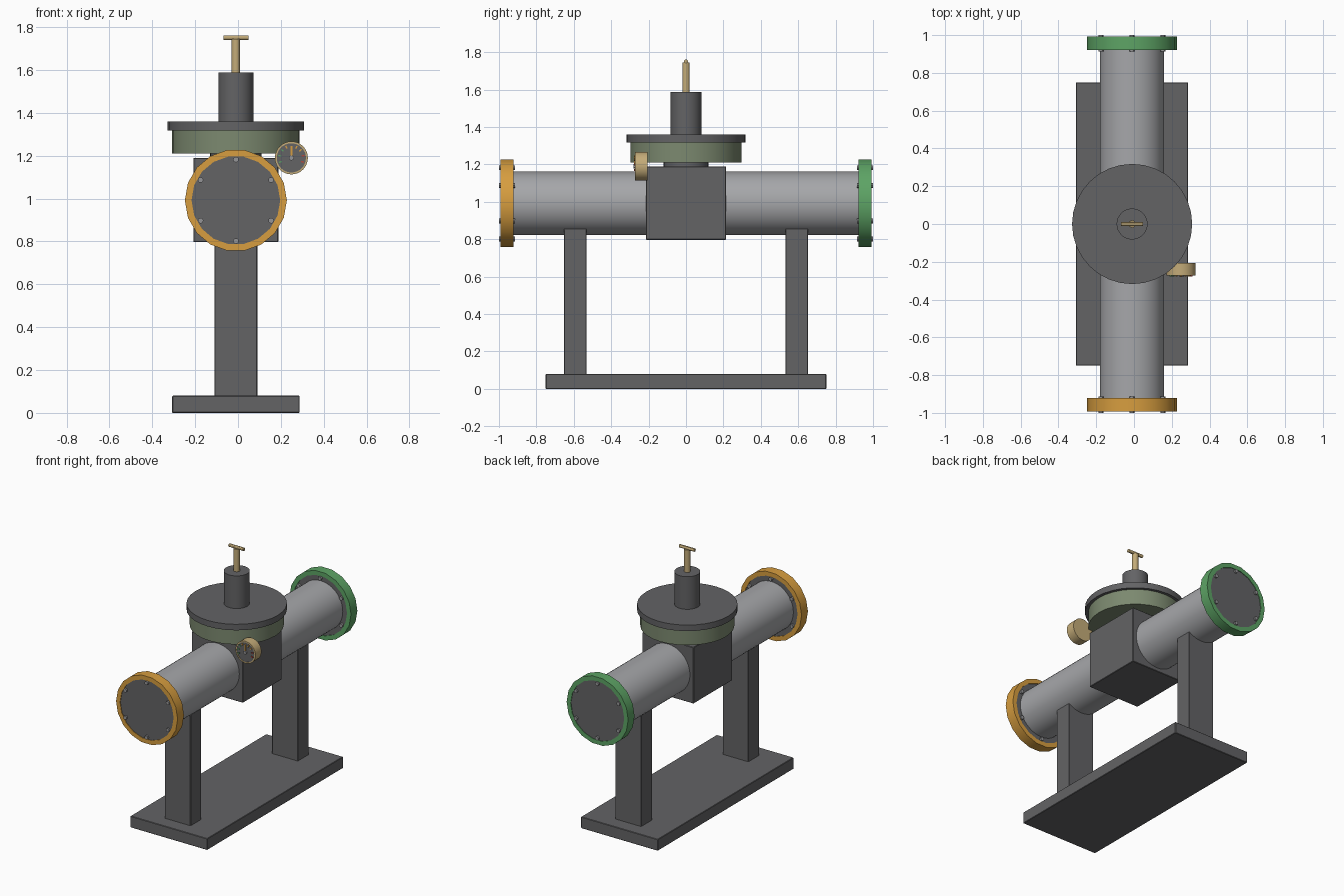
import bpy, bmesh
from math import radians, pi, cos, sin
from mathutils import Matrix, Vector

if "Cube" in bpy.data.objects:
    bpy.data.objects.remove(bpy.data.objects["Cube"], do_unlink=True)

CX = -0.01       # middle of the stand
AXIS_Z = 0.992   # height of the pipe centre line


def colour(name, r, g, b):
    m = bpy.data.materials.new(name)
    m.use_nodes = True
    m.diffuse_color = (r, g, b, 1)
    m.node_tree.nodes["Principled BSDF"].inputs["Base Color"].default_value = (r, g, b, 1)
    return m


dark = colour("dark_grey", 0.125, 0.125, 0.13)
steel = colour("pipe_steel", 0.38, 0.385, 0.4)
bolt_grey = colour("bolt_grey", 0.3, 0.3, 0.31)
olive = colour("olive", 0.2, 0.25, 0.16)
orange = colour("orange", 0.68, 0.34, 0.05)
green = colour("green", 0.11, 0.37, 0.13)
brass = colour("brass", 0.55, 0.41, 0.19)
red = colour("red", 0.5, 0.06, 0.04)

TURN = {"z": (0, 0, 0), "y": (radians(-90), 0, 0), "x": (0, radians(90), 0)}


def add(name, bm, mat, loc=(0, 0, 0), rot=(0, 0, 0)):
    me = bpy.data.meshes.new(name)
    bm.to_mesh(me)
    bm.free()
    me.materials.append(mat)
    ob = bpy.data.objects.new(name, me)
    bpy.context.collection.objects.link(ob)
    ob.location, ob.rotation_euler = loc, rot
    return ob


def box(name, lo, hi, mat, bevel=0.003):
    lo, hi = Vector(lo), Vector(hi)
    bm = bmesh.new()
    bmesh.ops.create_cube(bm, size=1, matrix=Matrix.Diagonal((*(hi - lo), 1)))
    ob = add(name, bm, mat, (lo + hi) / 2)
    ob.modifiers.new("soft_edge", "BEVEL").width = bevel
    return ob


def turned(name, profile, mat, loc, axis="z", sides=32):
    """Spin a (radius, height) profile about its axis."""
    bm = bmesh.new()
    vs = [bm.verts.new((r, 0, h)) for r, h in profile]
    es = [bm.edges.new(p) for p in zip(vs, vs[1:])]
    bmesh.ops.spin(bm, geom=vs + es, axis=(0, 0, 1), cent=(0, 0, 0),
                   angle=2 * pi, steps=sides)
    bmesh.ops.remove_doubles(bm, verts=bm.verts, dist=1e-5)
    bmesh.ops.recalc_face_normals(bm, faces=bm.faces)
    ob = add(name, bm, mat, loc, TURN[axis])
    bpy.ops.object.select_all(action="DESELECT")
    ob.select_set(True)
    bpy.context.view_layer.objects.active = ob
    bpy.ops.object.shade_smooth_by_angle(angle=radians(30))
    return ob


def rod(name, r, a, b, mat, loc, axis="z", sides=32):
    return turned(name, [(0, a), (r, a), (r, b), (0, b)], mat, loc, axis, sides)


# Stand
box("base_plate", (CX - 0.297, -0.75, 0), (CX + 0.297, 0.75, 0.08), dark)
for label, y in (("front", -0.592), ("back", 0.592)):
    box(label + "_leg", (CX - 0.1, y - 0.06, 0.07), (CX + 0.1, y + 0.06, 0.858), dark)

# Pipe and valve body
centre = (CX, 0, AXIS_Z)
rod("pipe", 0.17, -0.95, 0.95, steel, centre, "y", 48)
box("valve_body", (CX - 0.198, -0.214, 0.797), (CX + 0.198, 0.214, 1.19), dark)

# End flanges: dark disc, coloured rim, six through bolts
for label, s, mat in (("front", -1, orange), ("back", 1, green)):
    rod(label + "_flange", 0.212, *sorted((s * 0.928, s * 0.988)), dark, centre, "y", 48)
    a, b = s * 0.922, s * 0.992
    turned(label + "_flange_rim",
           [(0.207, a), (0.238, a), (0.238, b), (0.207, b), (0.207, a)],
           mat, centre, "y", 18)
    for i in range(6):
        t = radians(90 + 60 * i)
        rod(f"{label}_bolt_{i + 1}", 0.013, *sorted((s * 0.914, s)), bolt_grey,
            (CX + 0.19 * cos(t), 0, AXIS_Z + 0.19 * sin(t)), "y", 12)

# Bonnet, column and handle
top = (CX, 0, 0)
rod("bonnet_neck", 0.12, 1.18, 1.22, dark, top)
rod("bonnet_drum", 0.298, 1.21, 1.318, olive, top)
rod("bonnet_lid", 0.318, 1.318, 1.36, dark, top)
rod("column", 0.082, 1.36, 1.588, dark, top)
rod("handle_stem", 0.02, 1.58, 1.745, brass, top, "z", 16)
rod("handle_bar", 0.011, -0.058, 0.058, brass, (CX, 0, 1.751), "x", 12)

# Pressure gauge: cup with a dark dial
gauge = Vector((0.249, 0, 1.19))
turned("gauge_case", [(0, -0.207), (0.077, -0.207), (0.077, -0.273),
                      (0.068, -0.273), (0.068, -0.265), (0, -0.265)],
       brass, gauge, "y")
rod("gauge_dial", 0.068, -0.271, -0.262, dark, gauge, "y")
rod("gauge_hub", 0.012, -0.281, -0.27, bolt_grey, gauge, "y", 12)


def dial_mark(name, angle, inner, outer, width, mat):
    bm = bmesh.new()
    bmesh.ops.create_cube(bm, size=1, matrix=Matrix.Diagonal((outer - inner, 0.008, width, 1)))
    t, mid = radians(angle), (inner + outer) / 2
    add(name, bm, mat, gauge + Vector((mid * cos(t), -0.274, mid * sin(t))), (0, -t, 0))


marks = [(200, green), (170, green), (140, green), (115, orange), (65, orange),
         (40, orange), (10, red), (-20, red)]
for i, (angle, mat) in enumerate(marks):
    dial_mark(f"gauge_mark_{i + 1}", angle, 0.048, 0.062, 0.006, mat)
dial_mark("gauge_needle", 90, 0, 0.055, 0.009, orange)
